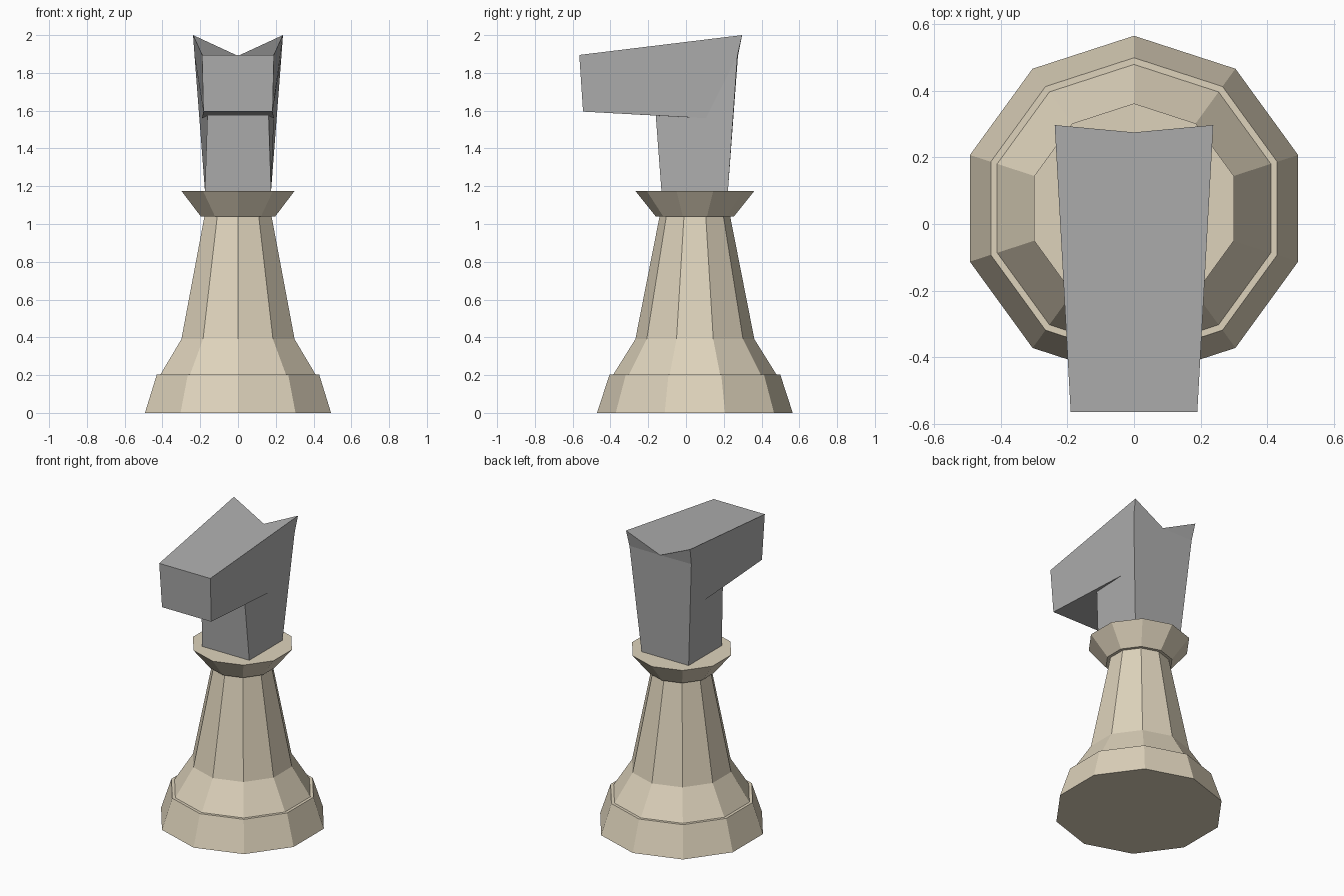
import bpy
import math

if "Cube" in bpy.data.objects:
    bpy.data.objects.remove(bpy.data.objects["Cube"])


def material(name, colour):
    mat = bpy.data.materials.new(name)
    mat.diffuse_color = (*colour, 1.0)
    mat.use_nodes = True
    mat.node_tree.nodes["Principled BSDF"].inputs["Base Color"].default_value = mat.diffuse_color
    return mat


def make_object(name, verts, faces, mat):
    mesh = bpy.data.meshes.new(name)
    mesh.from_pydata(verts, [], faces)
    mesh.materials.append(mat)
    mesh.update()
    obj = bpy.data.objects.new(name, mesh)
    bpy.context.collection.objects.link(obj)
    return obj


SIDES = 10
CENTRE_Y = 0.047


def lathe(name, profile, mat):
    """Ten-sided turned part from (radius, height) pairs, capped at both ends."""
    verts, faces = [], []
    for radius, z in profile:
        for i in range(SIDES):
            a = math.pi / 2 + i * math.tau / SIDES
            verts.append((radius * math.cos(a), CENTRE_Y + radius * math.sin(a), z))
    for r in range(len(profile) - 1):
        for i in range(SIDES):
            j = (i + 1) % SIDES
            lo, hi = r * SIDES, (r + 1) * SIDES
            faces.append((lo + i, lo + j, hi + j, hi + i))
    faces.append(tuple(reversed(range(SIDES))))
    last = (len(profile) - 1) * SIDES
    faces.append(tuple(range(last, last + SIDES)))
    return make_object(name, verts, faces, mat)


beige = material("warm beige", (0.73, 0.65, 0.50))
grey = material("mid grey", (0.43, 0.43, 0.43))

# Turned pedestal: foot, stepped ledge, shaft and flared collar
lathe("pedestal", [
    (0.518, 0.0), (0.452, 0.203), (0.432, 0.203), (0.315, 0.39),
    (0.187, 1.04), (0.207, 1.04), (0.315, 1.175),
], beige)

# Horse head: right-hand points, mirrored to the left
right = {
    "brow": (0.19, -0.565, 1.895),
    "jaw": (0.183, -0.545, 1.595),
    "cheek": (0.19, 0.105, 1.56),
    "throat": (0.162, -0.16, 1.574),
    "chest": (0.175, -0.13, 1.175),
    "nape": (0.175, 0.222, 1.175),
    "crest": (0.23, 0.272, 1.89),
    "ear": (0.238, 0.297, 2.0),
}
names = list(right)
count = len(names)
head_verts = list(right.values()) + [(-x, y, z) for x, y, z in right.values()]
head_verts.append((0.0, 0.275, 1.89))
NOTCH = 2 * count


def R(n):
    return names.index(n)


def L(n):
    return count + names.index(n)


head_faces = []
# Side panels and the small back faces of the ears
for panel in (("brow", "jaw", "cheek", "crest", "ear"),
              ("cheek", "throat", "chest", "nape", "crest"),
              ("ear", "crest", None)):
    head_faces.append([NOTCH if n is None else R(n) for n in panel])
    head_faces.append([NOTCH if n is None else L(n) for n in reversed(panel)])
# Top, muzzle front, underside of jaw, neck front, neck back, neck bottom
head_faces += [
    [R("ear"), NOTCH, L("ear"), L("brow"), R("brow")],
    [L("brow"), L("jaw"), R("jaw"), R("brow")],
    [R("jaw"), L("jaw"), L("throat"), R("throat")],
    [R("jaw"), R("throat"), R("cheek")],
    [L("jaw"), L("cheek"), L("throat")],
    [L("throat"), L("chest"), R("chest"), R("throat")],
    [R("nape"), L("nape"), L("crest"), NOTCH, R("crest")],
    [R("chest"), L("chest"), L("nape"), R("nape")],
]
make_object("horse_head", head_verts, head_faces, grey)
